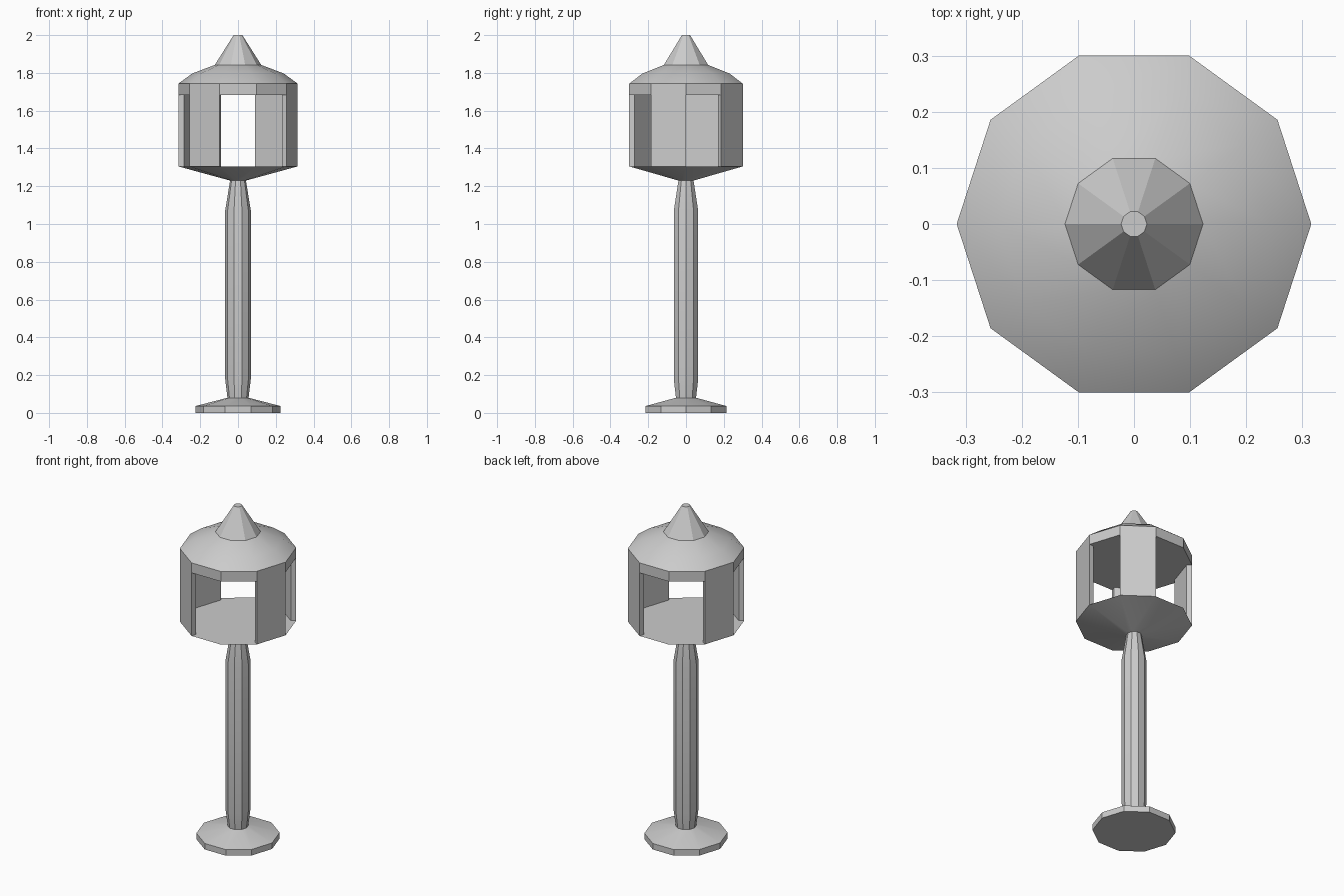
import bpy, bmesh
from math import cos, sin, radians

if "Cube" in bpy.data.objects:
    bpy.data.objects.remove(bpy.data.objects["Cube"])

SIDES = 10
R_OUT, R_IN = 0.316, 0.287      # lantern wall
Z_FLOOR, Z_LINTEL = 1.305, 1.683


def ring_point(r, i, z):
    a = radians(360 / SIDES * i)
    return (r * cos(a), r * sin(a), z)


def finish(bm, name):
    bmesh.ops.recalc_face_normals(bm, faces=bm.faces)
    me = bpy.data.meshes.new(name)
    bm.to_mesh(me)
    bm.free()
    ob = bpy.data.objects.new(name, me)
    bpy.context.collection.objects.link(ob)
    bpy.ops.object.select_all(action='DESELECT')
    ob.select_set(True)
    bpy.context.view_layer.objects.active = ob
    bpy.ops.object.shade_smooth_by_angle(angle=radians(30))
    return ob


def lathe(name, profile):
    """Capped ten-sided turned part from (radius, height) pairs."""
    bm = bmesh.new()
    rings = [[bm.verts.new(ring_point(r, i, z)) for i in range(SIDES)]
             for r, z in profile]
    for lo, hi in zip(rings, rings[1:]):
        for i in range(SIDES):
            j = (i + 1) % SIDES
            bm.faces.new((lo[i], lo[j], hi[j], hi[i]))
    bm.faces.new(rings[0][::-1])
    bm.faces.new(rings[-1])
    return finish(bm, name)


def wall_panel(name, side):
    """One thick wall panel filling a single side of the lantern."""
    bm = bmesh.new()
    foot = [bm.verts.new(ring_point(r, i, Z_FLOOR)) for r, i in
            ((R_OUT, side), (R_OUT, side + 1), (R_IN, side + 1), (R_IN, side))]
    face = bm.faces.new(foot)
    top = bmesh.ops.extrude_face_region(bm, geom=[face])['geom']
    bmesh.ops.translate(bm, vec=(0, 0, Z_LINTEL - Z_FLOOR),
                        verts=[g for g in top if isinstance(g, bmesh.types.BMVert)])
    return finish(bm, name)


# foot, pole and tray of the lantern in one turned piece
lathe("post", [(0.226, 0), (0.226, 0.036), (0.056, 0.08), (0.068, 0.18),
               (0.068, 1.07), (0.042, 1.23), (R_OUT, Z_FLOOR)])

# four solid walls, the other six sides stay open
for n, side in enumerate((1, 4, 6, 9), 1):
    wall_panel(f"wall_panel_{n}", side)

# lintel band, sloped roof and pointed cap
lathe("roof", [(R_OUT, Z_LINTEL), (R_OUT, 1.743), (0.242, 1.797),
               (0.123, 1.842), (0.023, 2.0)])
